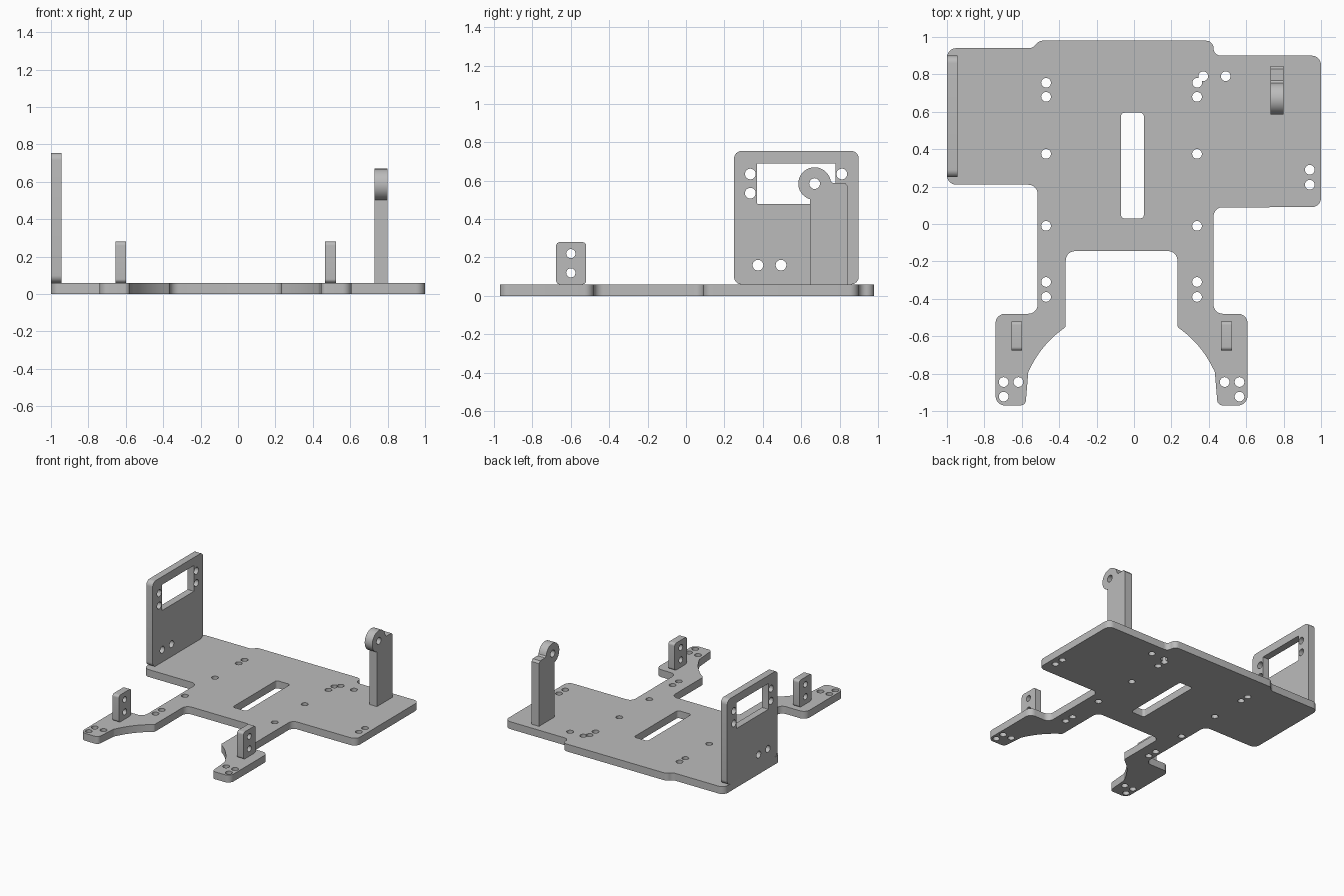
import bpy, bmesh
from math import radians, cos, sin, pi, tan, atan2
from mathutils import Vector, Matrix

cube = bpy.data.objects.get("Cube")
if cube:
    bpy.data.objects.remove(cube, do_unlink=True)

grey = bpy.data.materials.new("plain_grey")
grey.use_nodes = True
colour = (0.5, 0.5, 0.5, 1)
grey.diffuse_color = colour
grey.node_tree.nodes["Principled BSDF"].inputs["Base Color"].default_value = colour

HOLE = 0.026
BASE = 0.06


def arc(cx, cy, r, start, end, n=24):
    return [(cx + r * cos(radians(start + (end - start) * i / n)),
             cy + r * sin(radians(start + (end - start) * i / n))) for i in range(n + 1)]


def circle(cx, cy, r=HOLE):
    return arc(cx, cy, r, 0, 360)[:-1]


def rounded(corners, n=8):
    """Outline from (x, y, radius) corners, each filleted."""
    out = []
    for i, (x, y, r) in enumerate(corners):
        p = Vector((x, y))
        a = (Vector(corners[i - 1][:2]) - p).normalized()
        b = (Vector(corners[(i + 1) % len(corners)][:2]) - p).normalized()
        if r == 0:
            out.append((x, y))
            continue
        half = a.angle(b) / 2
        centre = p + (a + b).normalized() * r / sin(half)
        trim = r / tan(half)
        s, e = p + a * trim - centre, p + b * trim - centre
        a0 = atan2(s.y, s.x)
        sweep = (atan2(e.y, e.x) - a0 + pi) % (2 * pi) - pi
        for k in range(n + 1):
            t = a0 + sweep * k / n
            out.append((centre.x + r * cos(t), centre.y + r * sin(t)))
    return out


def box(x0, x1, y0, y1, r):
    return rounded([(x0, y0, r), (x1, y0, r), (x1, y1, r), (x0, y1, r)])


def plate(name, loops, low, high, upright=False):
    """Extrude an outline with holes along z, or along x when upright."""
    curve = bpy.data.curves.new(name, 'CURVE')
    curve.dimensions = '2D'
    curve.fill_mode = 'BOTH'
    curve.extrude = (high - low) / 2
    for loop in loops:
        spline = curve.splines.new('POLY')
        spline.points.add(len(loop) - 1)
        for pt, (x, y) in zip(spline.points, loop):
            pt.co = (x, y, 0, 1)
        spline.use_cyclic_u = True
    temp = bpy.data.objects.new(name + "_profile", curve)
    bpy.context.collection.objects.link(temp)
    graph = bpy.context.evaluated_depsgraph_get()
    mesh = bpy.data.meshes.new_from_object(temp.evaluated_get(graph))
    bpy.data.objects.remove(temp, do_unlink=True)
    bpy.data.curves.remove(curve)

    mesh.transform(Matrix.Translation((0, 0, (low + high) / 2)))
    if upright:
        mesh.transform(Matrix(((0, 0, 1, 0), (1, 0, 0, 0), (0, 1, 0, 0), (0, 0, 0, 1))))
    bm = bmesh.new()
    bm.from_mesh(mesh)
    bmesh.ops.remove_doubles(bm, verts=bm.verts, dist=0.0001)
    bmesh.ops.recalc_face_normals(bm, faces=bm.faces)
    bm.to_mesh(mesh)
    bm.free()
    mesh.materials.clear()
    mesh.materials.append(grey)
    mesh.shade_smooth()
    mesh.set_sharp_from_angle(angle=radians(30))
    obj = bpy.data.objects.new(name, mesh)
    bpy.context.collection.objects.link(obj)


def mirror(x):
    return -0.133 - x


# Base plate outline, with the inside of the legs mirrored
inner_leg = [(-0.74, -0.97, 0.05), (-0.58, -0.97, 0.03), (-0.565, -0.79, 0.03),
             (-0.49, -0.645, 0.55), (-0.365, -0.55, 0.02), (-0.365, -0.145, 0.05)]
outline = inner_leg + [(mirror(x), y, r) for x, y, r in reversed(inner_leg)]
outline += [(0.607, -0.48, 0.05), (0.425, -0.48, 0.05), (0.425, 0.09, 0.05),
            (1, 0.09, 0.05), (1, 0.9, 0.05), (0.425, 0.9, 0.039), (0.425, 0.98, 0.039),
            (-0.51, 0.98, 0.045), (-0.54, 0.94, 0.045), (-1, 0.94, 0.05),
            (-1, 0.21, 0.05), (-0.515, 0.21, 0.05), (-0.515, -0.48, 0.05),
            (-0.74, -0.48, 0.05)]

# Base plate holes: two columns, feet, side pair and a double hole
left_x = -0.47
loops = [rounded(outline), box(-0.07, 0.053, 0.03, 0.595, 0.02)]
for y in (0.755, 0.68, 0.375, -0.01, -0.31, -0.39):
    loops.append(circle(left_x, y))
    if y != 0.755:
        loops.append(circle(mirror(left_x), y))
for x, y in ((-0.697, -0.845), (-0.618, -0.845), (-0.697, -0.923)):
    loops += [circle(x, y), circle(mirror(x), y)]
loops += [circle(0.49, 0.79), circle(0.94, 0.29), circle(0.94, 0.21)]
loops.append(arc(0.37, 0.79, HOLE, -106, 204) + arc(0.338, 0.755, HOLE, 74, 384))
plate("base_plate", loops, 0, BASE)

# Upright side wall with window
wall = [box(0.25, 0.9, BASE, 0.755, 0.04), box(0.37, 0.78, 0.48, 0.69, 0.002)]
wall += [circle(y, z, 0.028) for y in (0.335, 0.812) for z in (0.635, 0.535)]
wall += [circle(y, 0.16, 0.028) for y in (0.375, 0.495)]
plate("side_wall", wall, -1, -0.943, True)

# Pivot arm with round eye
arm = [(0.645, BASE), (0.845, BASE), (0.845, 0.57), (0.83, 0.587), (0.768, 0.587)]
arm += arc(0.67, 0.585, 0.085, 8, 253)
plate("pivot_arm", [arm, circle(0.67, 0.585, 0.028)], 0.73, 0.798, True)

# Small mounting tabs on the legs
for name, x in (("right_tab", -0.655), ("left_tab", 0.466)):
    tab = [box(-0.677, -0.52, BASE, 0.28, 0.02), circle(-0.6, 0.22, 0.024), circle(-0.6, 0.12, 0.024)]
    plate(name, tab, x, x + 0.057, True)
